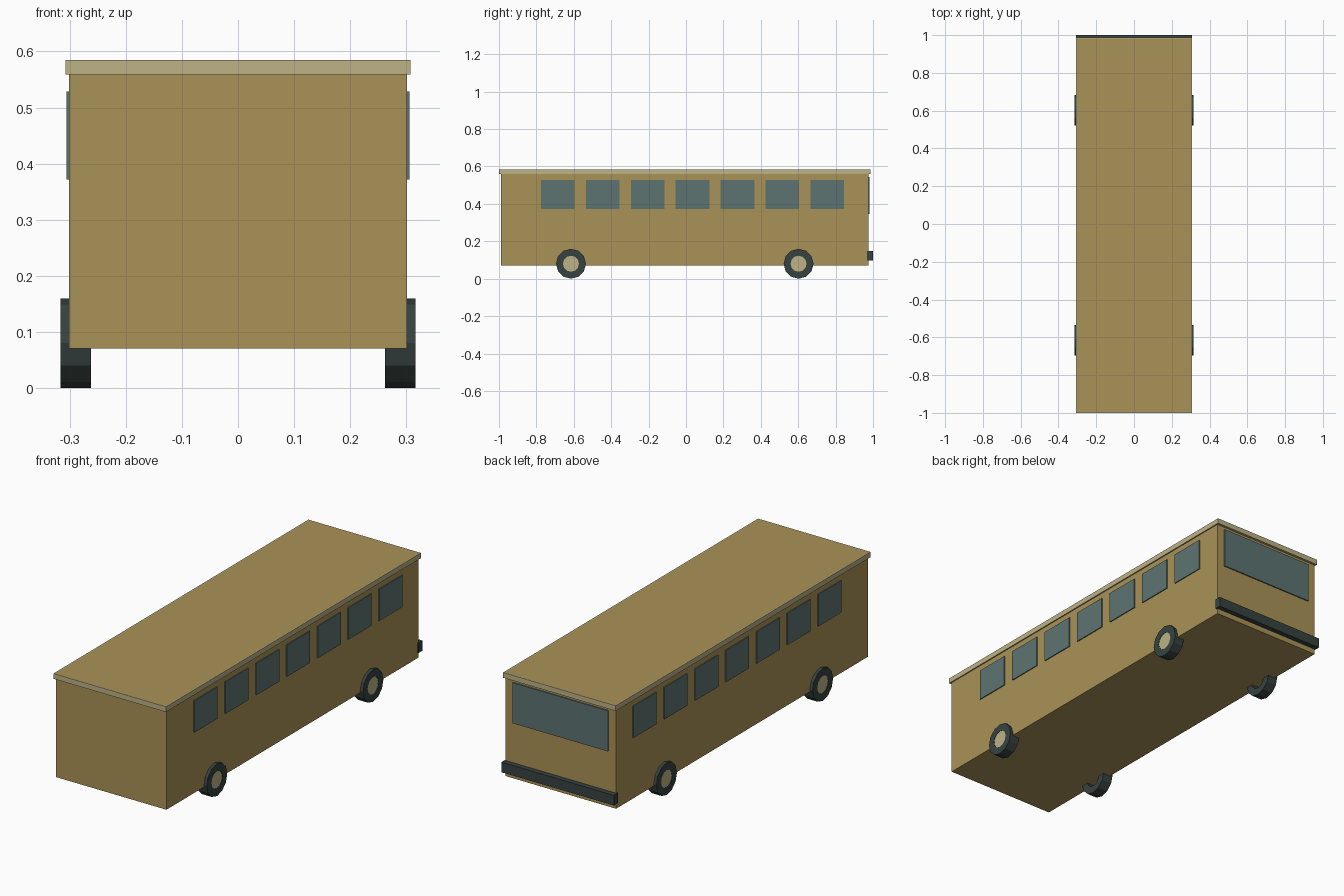
import bpy, bmesh
from math import cos, sin, tau

cube = bpy.data.objects.get("Cube")
if cube:
    bpy.data.objects.remove(cube, do_unlink=True)


def material(name, rgb):
    m = bpy.data.materials.new(name)
    m.use_nodes = True
    m.diffuse_color = (*rgb, 1)
    m.node_tree.nodes["Principled BSDF"].inputs["Base Color"].default_value = (*rgb, 1)
    return m


GOLD = material("gold paint", (0.4, 0.29, 0.095))
CREAM = material("cream paint", (0.51, 0.445, 0.24))
GLASS = material("blue grey glass", (0.11, 0.175, 0.165))
RUBBER = material("dark rubber", (0.037, 0.055, 0.051))


def finish(name, bm, *mats):
    bmesh.ops.recalc_face_normals(bm, faces=bm.faces)
    mesh = bpy.data.meshes.new(name)
    bm.to_mesh(mesh)
    bm.free()
    for mat in mats:
        mesh.materials.append(mat)
    ob = bpy.data.objects.new(name, mesh)
    bpy.context.collection.objects.link(ob)
    return ob


def box_mesh(low, high):
    bm = bmesh.new()
    bmesh.ops.create_cube(bm, size=1)
    for v in bm.verts:
        v.co = [(a + b) / 2 + c * (b - a) for a, b, c in zip(low, high, v.co)]
    bm.normal_update()
    return bm


def box(name, low, high, mat):
    return finish(name, box_mesh(low, high), mat)


def ring(name, x0, x1, y, z, outer, inner, mat, sides=12):
    """Rectangular section swept about the x axis; inner 0 gives a disc."""
    bm = bmesh.new()
    section = [(x0, inner), (x0, outer), (x1, outer), (x1, inner)]
    loops = [[bm.verts.new((x, y + r * sin(tau * i / sides), z - r * cos(tau * i / sides)))
              for x, r in section] for i in range(sides)]
    for a, b in zip(loops, loops[1:] + loops[:1]):
        for j in range(4):
            k = (j + 1) % 4
            bm.faces.new((a[j], a[k], b[k], b[j]))
    bmesh.ops.remove_doubles(bm, verts=bm.verts, dist=0.0001)
    return finish(name, bm, mat)


# Body shell
box("body", (-0.301, -0.988, 0.071), (0.301, 0.975, 0.562), GOLD)

# Overhanging cream roof edge with a gold top panel
roof = box_mesh((-0.307, -1.0, 0.559), (0.307, 0.987, 0.585))
top = max(roof.faces, key=lambda f: f.calc_center_median().z)
bmesh.ops.inset_region(roof, faces=[top], thickness=0.007)
top.material_index = 1
finish("roof", roof, CREAM, GOLD)

# Rear window and bumper
box("rear_window", (-0.26, 0.97, 0.345), (0.26, 0.981, 0.545), GLASS)
box("rear_bumper", (-0.307, 0.968, 0.098), (0.307, 1.0, 0.148), RUBBER)

for side, s in (("left", 1), ("right", -1)):
    # Row of side windows
    for i in range(7):
        y = -0.685 + 0.24 * i
        xs = sorted((s * 0.298, s * 0.306))
        box(f"{side}_window_{i + 1}", (xs[0], y - 0.09, 0.372),
            (xs[1], y + 0.09, 0.529), GLASS)
    # Tyres with pale hub discs
    for end, y in (("front", -0.615), ("rear", 0.602)):
        ring(f"{end}_{side}_tyre", s * 0.262, s * 0.316, y, 0.08, 0.08, 0.043, RUBBER)
        ring(f"{end}_{side}_hub", s * 0.303, s * 0.3145, y, 0.08, 0.0435, 0, CREAM)
